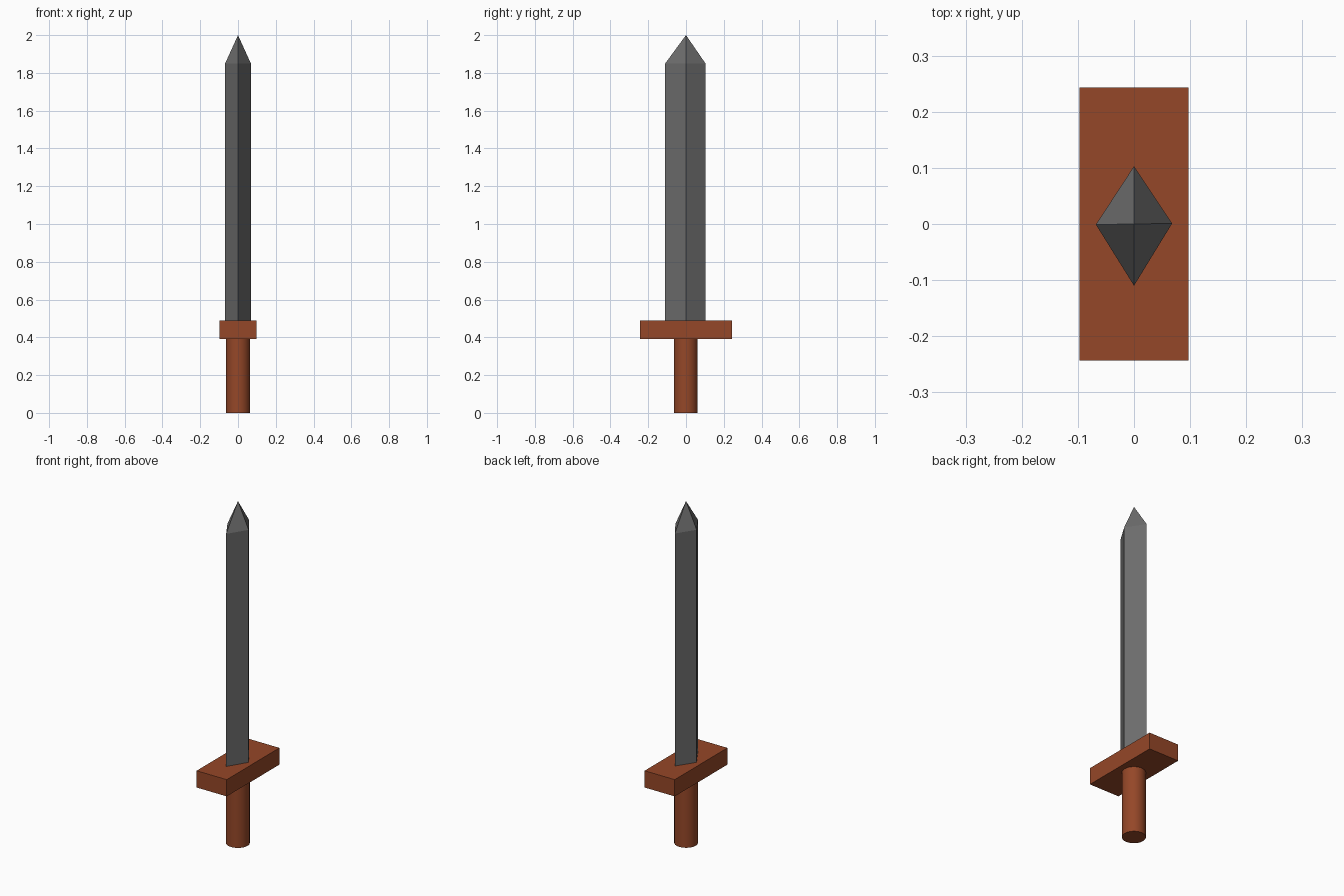
import bpy
import bmesh
import math

cube = bpy.data.objects.get("Cube")
if cube:
    bpy.data.objects.remove(cube, do_unlink=True)


def make_material(name, color):
    mat = bpy.data.materials.new(name)
    mat.use_nodes = True
    mat.diffuse_color = color
    mat.node_tree.nodes["Principled BSDF"].inputs["Base Color"].default_value = color
    return mat


steel = make_material("dark_steel", (0.15, 0.15, 0.15, 1))
wood = make_material("brown_wood", (0.30, 0.063, 0.021, 1))


def finish(obj, name, mat):
    obj.name = name
    obj.data.name = name
    obj.data.materials.append(mat)


# Round grip
bpy.ops.mesh.primitive_cylinder_add(vertices=32, radius=0.063, depth=0.40,
                                    location=(0, -0.001, 0.20))
bpy.ops.object.shade_smooth_by_angle(angle=math.radians(30))
finish(bpy.context.object, "grip", wood)

# Rectangular crossguard
bpy.ops.mesh.primitive_cube_add(size=1, location=(0, 0, 0.44))
guard = bpy.context.object
guard.scale = (0.195, 0.487, 0.098)
bpy.ops.object.transform_apply(location=False, rotation=False, scale=True)
finish(guard, "crossguard", wood)

# Diamond-section blade: extruded profile closed by a four-sided point
bm = bmesh.new()
profile = [(0.068, 0.001), (0, 0.103), (-0.068, -0.001), (0, -0.110)]
base = bm.faces.new([bm.verts.new((x, y, 0.48)) for x, y in profile])
extruded = bmesh.ops.extrude_face_region(bm, geom=[base], use_keep_orig=True)["geom"]
top = next(g for g in extruded if isinstance(g, bmesh.types.BMFace))
for v in top.verts:
    v.co.z = 1.85
tip = bmesh.ops.poke(bm, faces=[top])["verts"][0]
tip.co = (0, 0, 2.0)
bmesh.ops.recalc_face_normals(bm, faces=bm.faces)
mesh = bpy.data.meshes.new("blade")
bm.to_mesh(mesh)
bm.free()
blade = bpy.data.objects.new("blade", mesh)
bpy.context.collection.objects.link(blade)
finish(blade, "blade", steel)
